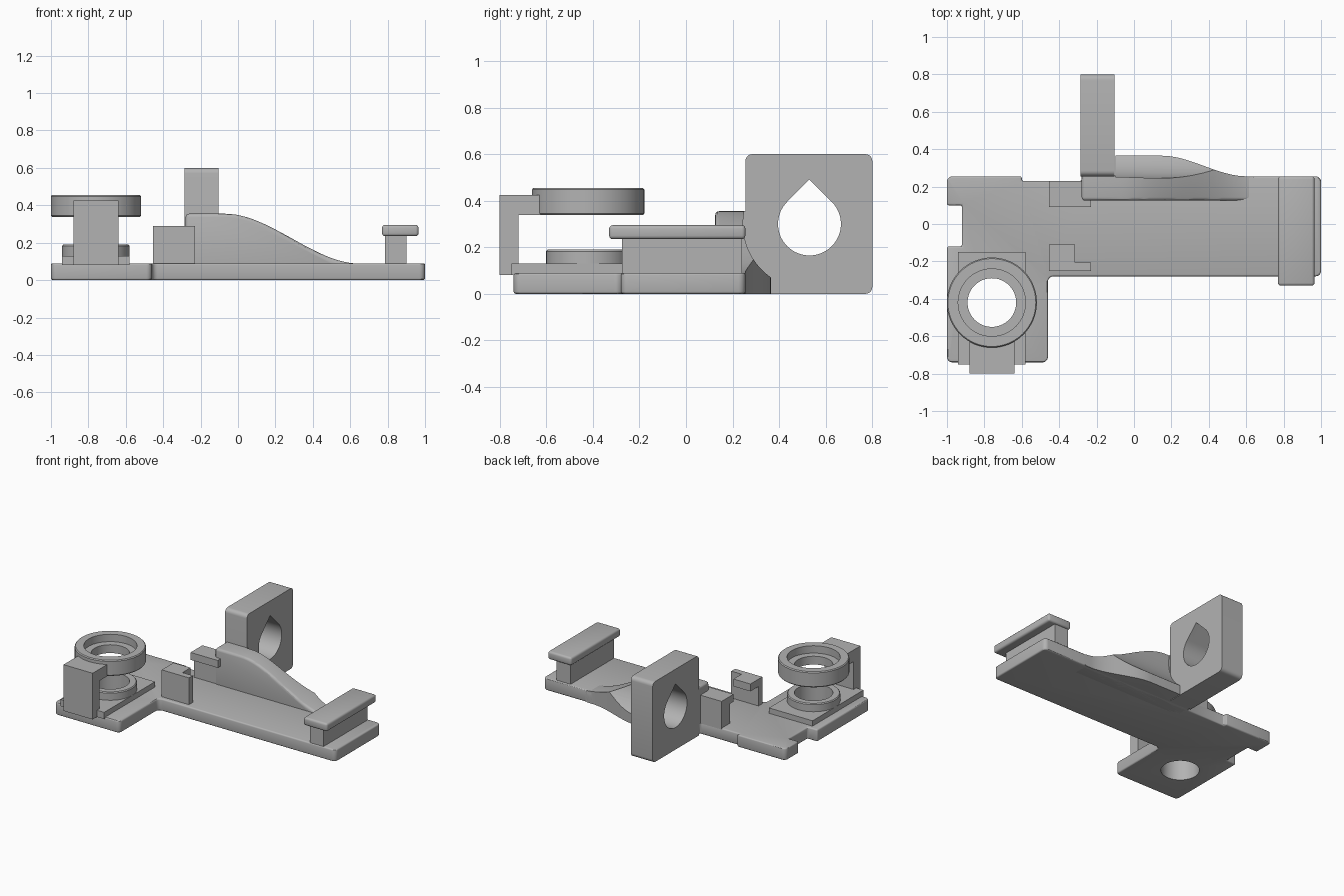
import bpy, bmesh, math
from mathutils import Vector

if "Cube" in bpy.data.objects:
    bpy.data.objects.remove(bpy.data.objects["Cube"], do_unlink=True)

grey = bpy.data.materials.new("plain_grey")
grey.use_nodes = True
grey.diffuse_color = (0.45, 0.45, 0.45, 1)
grey.node_tree.nodes["Principled BSDF"].inputs["Base Color"].default_value = (0.45, 0.45, 0.45, 1)


def to_object(name, bm):
    bmesh.ops.recalc_face_normals(bm, faces=bm.faces)
    mesh = bpy.data.meshes.new(name)
    bm.to_mesh(mesh)
    bm.free()
    obj = bpy.data.objects.new(name, mesh)
    bpy.context.collection.objects.link(obj)
    mesh.materials.append(grey)
    return obj


def activate(obj):
    bpy.ops.object.select_all(action='DESELECT')
    obj.select_set(True)
    bpy.context.view_layer.objects.active = obj


def prism(name, points, axis, lo, hi, corner=0, pick=None):
    """Extrude a 2D outline along an axis, optionally rounding chosen corners."""
    place = {'x': lambda u, v, t: (t, u, v),
             'y': lambda u, v, t: (u, t, v),
             'z': lambda u, v, t: (u, v, t)}[axis]
    bm = bmesh.new()
    face = bm.faces.new([bm.verts.new(place(u, v, lo)) for u, v in points])
    new = bmesh.ops.extrude_face_region(bm, geom=[face])["geom"]
    top = [v for v in new if isinstance(v, bmesh.types.BMVert)]
    bmesh.ops.translate(bm, verts=top, vec=Vector(place(0, 0, hi - lo)))
    if corner:
        i = "xyz".index(axis)
        edges = [e for e in bm.edges
                 if abs(e.verts[0].co[i] - e.verts[1].co[i]) > 1e-5
                 and (pick is None or pick(e.verts[0].co))]
        bmesh.ops.bevel(bm, geom=edges, offset=corner, segments=5, profile=0.5, affect='EDGES')
    return to_object(name, bm)


def box(name, x, y, z, round_edges=0):
    rect = [(x[0], y[0]), (x[1], y[0]), (x[1], y[1]), (x[0], y[1])]
    obj = prism(name, rect, 'z', z[0], z[1])
    if round_edges:
        bevel(obj, round_edges)
    return obj


def bevel(obj, width):
    mod = obj.modifiers.new("soft_edges", 'BEVEL')
    mod.width = width
    mod.segments = 3
    mod.limit_method = 'ANGLE'
    mod.angle_limit = math.radians(40)
    activate(obj)
    bpy.ops.object.modifier_apply(modifier=mod.name)


def boolean(obj, cutter, operation='DIFFERENCE'):
    mod = obj.modifiers.new("cut", 'BOOLEAN')
    mod.operation = operation
    mod.solver = 'EXACT'
    mod.object = cutter
    activate(obj)
    bpy.ops.object.modifier_apply(modifier=mod.name)
    bpy.data.objects.remove(cutter, do_unlink=True)


def circle(cx, cy, r, n=64):
    return [(cx + r * math.cos(k * math.tau / n), cy + r * math.sin(k * math.tau / n))
            for k in range(n)]


def lathe(name, section, cx, cy):
    """Revolve a closed (radius, z) section around a vertical axis."""
    bm = bmesh.new()
    face = bm.faces.new([bm.verts.new((cx + r, cy, z)) for r, z in section])
    bmesh.ops.spin(bm, geom=[face] + face.edges[:] + face.verts[:], cent=(cx, cy, 0),
                   axis=(0, 0, 1), angle=math.tau, steps=64, use_merge=True)
    bmesh.ops.remove_doubles(bm, verts=bm.verts, dist=1e-4)
    caps = [f for f in bm.faces if len(f.verts) > 4 or
            max(v.co.z for v in f.verts) - min(v.co.z for v in f.verts) > 1e-4
            and abs(f.normal.cross(Vector((0, 0, 1))).length) > .9
            and all(abs(v.co.y - cy) < 1e-5 and v.co.x > cx for v in f.verts)]
    bmesh.ops.delete(bm, geom=caps, context='FACES_ONLY')
    return to_object(name, bm)


def smoothstep(x, x0, x1, a, b):
    t = min(1, max(0, (x - x0) / (x1 - x0)))
    return a + (b - a) * t * t * (3 - 2 * t)


PLATE = 0.09
RX, RY, BORE = -0.76, -0.42, 0.13

# L-shaped base plate with side notch and through hole
outline = [(-1, -0.74), (-0.46, -0.74), (-0.46, -0.28), (1, -0.28), (1, 0.255), (-0.28, 0.255),
           (-0.28, 0.23), (-0.6, 0.23), (-0.6, 0.255), (-1, 0.255), (-1, 0.1), (-0.92, 0.1),
           (-0.92, -0.12), (-1, -0.12)]
base = prism("base_plate", outline, 'z', 0, PLATE, 0.03,
             lambda c: abs(c.y) > 0.2 and (abs(c.x) > 0.95 or abs(c.x + 0.46) < 0.01))
bevel(base, 0.01)
boolean(base, prism("hole_cutter", circle(RX, RY, BORE), 'z', -0.1, 0.3))

# Raised pad and the two rings over the hole
pad = box("ring_pad", (-0.94, -0.58), (-0.75, -0.15), (PLATE - 0.01, 0.13))
boolean(pad, prism("hole_cutter", circle(RX, RY, BORE), 'z', -0.1, 0.3))
lathe("lower_ring", [(BORE, 0.125), (0.18, 0.125), (0.18, 0.183), (0.174, 0.19), (BORE, 0.19)], RX, RY)
lathe("upper_ring", [(BORE, 0.338), (0.235, 0.338), (0.241, 0.345), (0.241, 0.448), (0.235, 0.455),
                     (0.18, 0.455), (0.18, 0.4), (BORE, 0.4)], RX, RY)

# Bracket carrying the upper ring, trimmed where it meets the ring
bracket = prism("ring_bracket", [(-0.8, 0.08), (-0.72, 0.08), (-0.72, 0.338), (-0.6, 0.338),
                                 (-0.6, 0.425), (-0.8, 0.425)], 'y', -0.88, -0.64)
bpy.data.objects.remove(bracket, do_unlink=True)
bracket = prism("ring_bracket", [(-0.8, 0.08), (-0.72, 0.08), (-0.72, 0.338), (-0.6, 0.338),
                                 (-0.6, 0.425), (-0.8, 0.425)], 'x', -0.88, -0.64)
boolean(bracket, prism("ring_cutter", circle(RX, RY, 0.22), 'z', 0.3, 0.6))

# Facing clip posts with inward caps
box("front_clip_wall", (-0.455, -0.23), (-0.25, -0.205), (PLATE - 0.01, 0.29))
box("front_clip_cap", (-0.455, -0.315), (-0.21, -0.11), (0.235, 0.29))
box("rear_clip_wall", (-0.455, -0.23), (0.13, 0.23), (PLATE - 0.01, 0.29))
box("rear_clip_cap", (-0.455, -0.23), (0.09, 0.14), (0.235, 0.29))

# T-shaped end rail
box("rail_stem", (0.785, 0.9), (-0.275, 0.24), (PLATE - 0.01, 0.245))
box("rail_cap", (0.77, 0.965), (-0.33, 0.255), (0.235, 0.295), 0.015)

# Sloping rib: side profile trimmed by a tapering plan, hollowed next to the block
xs = [-0.07 + 0.72 * k / 24 for k in range(25)]
profile = [(-0.28, 0), (0.65, 0)] + [(x, smoothstep(x, -0.07, 0.65, 0.355, 0.088))
                                     for x in reversed(xs)] + [(-0.28, 0.355)]
rib = prism("sloping_rib", profile, 'y', 0.125, 0.5)
bevel(rib, 0.018)
ys = [0.15 + 0.45 * k / 20 for k in range(21)]
plan = [(-0.3, 0.1), (0.7, 0.1), (0.7, 0.255)] + [(x, smoothstep(x, 0.15, 0.6, 0.365, 0.255))
                                                 for x in reversed(ys)]
plan += [(-0.1, 0.365), (-0.1, 0.26), (-0.3, 0.26)]
boolean(rib, prism("plan_cutter", plan, 'z', -0.1, 0.6), 'INTERSECT')
boolean(rib, prism("hollow_cutter", circle(0.525, 0.3, 0.28, 96), 'x', -0.1, 0.8))

# Upright block with a teardrop bore
block = prism("upright_block", [(0.255, 0), (0.8, 0), (0.8, 0.6), (0.255, 0.6)], 'x',
              -0.285, -0.105, 0.03, lambda c: c.y > 0.5 or c.z > 0.5)
r = 0.135
drop = [(0.53 + r * math.cos(a), 0.3 + r * math.sin(a))
        for a in [math.radians(135 + 270 * k / 48) for k in range(49)]]
drop.append((0.53, 0.3 + r * math.sqrt(2)))
boolean(block, prism("bore_cutter", drop, 'x', -0.5, 0.1))

# Smooth shading with sharp edges kept
for obj in [o for o in bpy.data.objects if o.type == 'MESH' and grey.name in o.data.materials]:
    activate(obj)
    bpy.ops.object.shade_smooth_by_angle(angle=math.radians(30))
